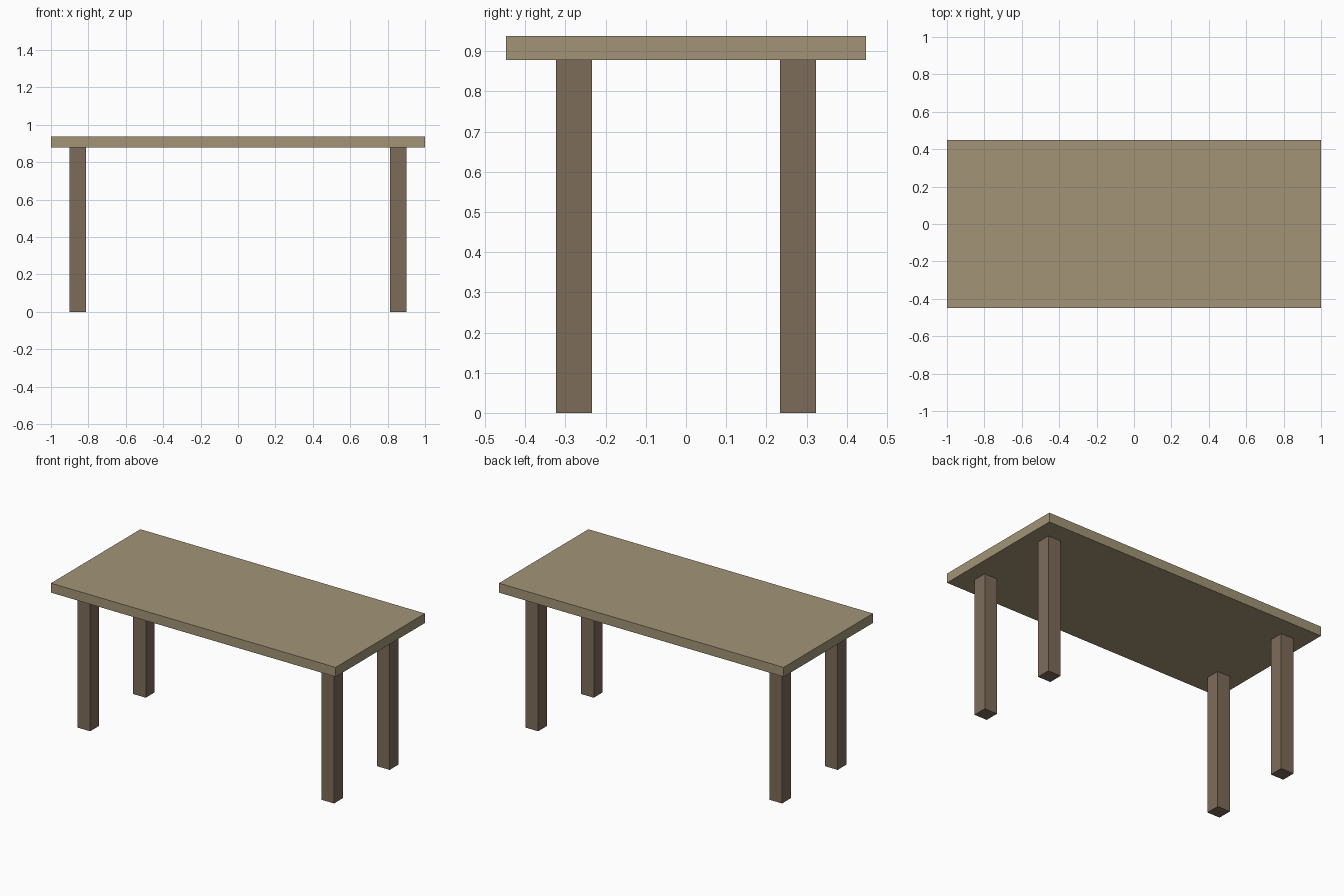
import bpy

if "Cube" in bpy.data.objects:
    bpy.data.objects.remove(bpy.data.objects["Cube"])


def material(name, color):
    m = bpy.data.materials.new(name)
    m.diffuse_color = (*color, 1)
    m.use_nodes = True
    m.node_tree.nodes["Principled BSDF"].inputs["Base Color"].default_value = m.diffuse_color
    return m


def box(name, center, size, mat):
    bpy.ops.mesh.primitive_cube_add(size=1, location=center)
    ob = bpy.context.object
    ob.name = name
    ob.scale = size
    bpy.ops.object.transform_apply(location=False, rotation=False, scale=True)
    ob.data.materials.append(mat)
    return ob


light_wood = material("light_wood", (0.36, 0.296, 0.181))
dark_wood = material("dark_wood", (0.205, 0.15, 0.102))

LEG_HEIGHT = 0.878
TOP_THICKNESS = 0.06
LEG_WIDTH = 0.09

# Table top
box("table_top", (0, 0, LEG_HEIGHT + TOP_THICKNESS / 2),
    (2.0, 0.897, TOP_THICKNESS), light_wood)

# Four square legs, set in from the corners
for side, sx in (("left", -1), ("right", 1)):
    for end, sy in (("front", -1), ("back", 1)):
        box(f"{end}_{side}_leg", (sx * 0.857, sy * 0.279, LEG_HEIGHT / 2),
            (LEG_WIDTH, LEG_WIDTH, LEG_HEIGHT), dark_wood)
